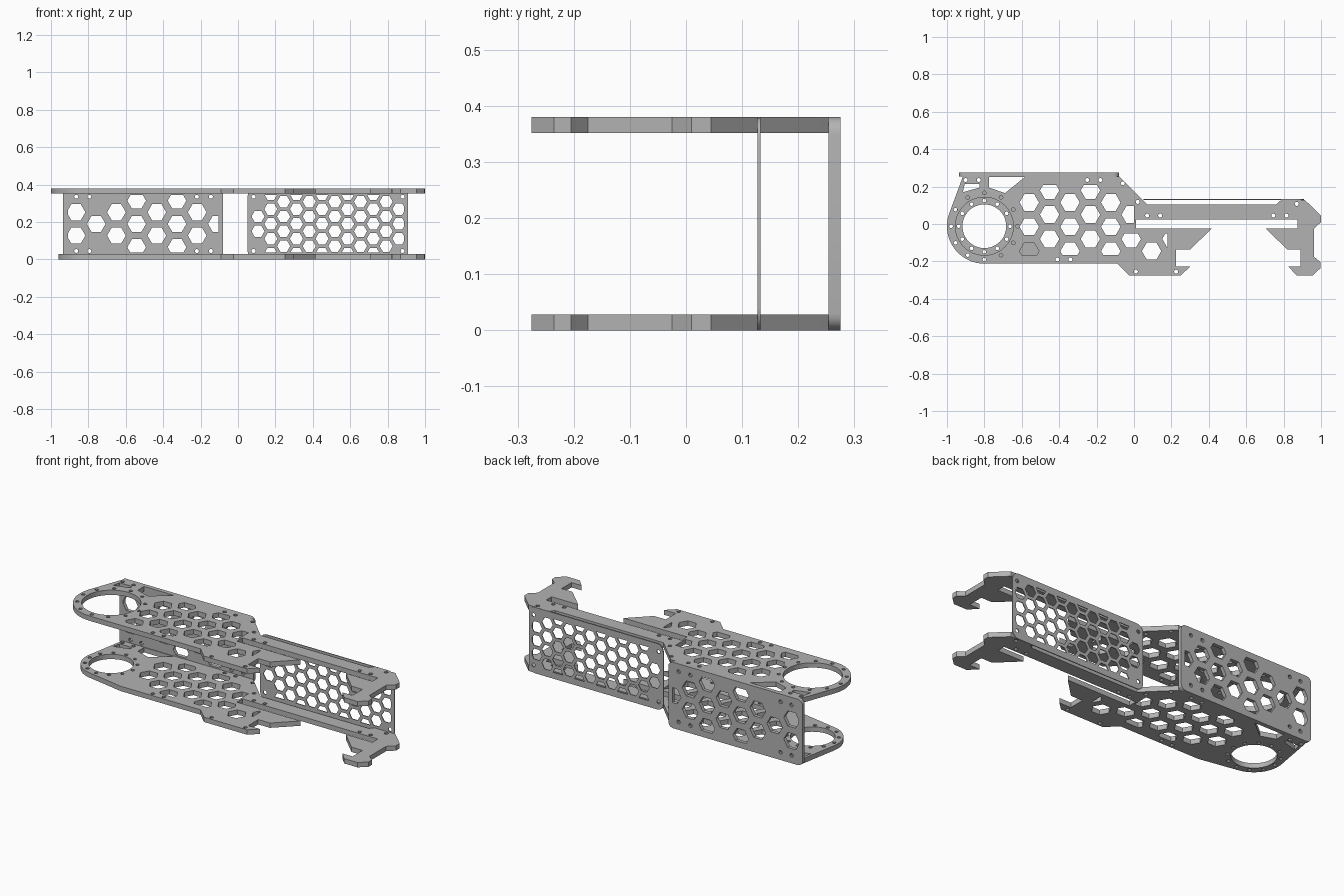
import bpy, bmesh, math
from mathutils import Vector

cube = bpy.data.objects.get("Cube")
if cube:
    bpy.data.objects.remove(cube, do_unlink=True)

GREY = (0.45, 0.45, 0.45, 1)
metal = bpy.data.materials.new("plain grey")
metal.use_nodes = True
metal.diffuse_color = GREY
metal.node_tree.nodes["Principled BSDF"].inputs["Base Color"].default_value = GREY


def circle(cx, cy, r, n=16, start=0.0, sweep=2 * math.pi, closed=True):
    steps = n if closed else n - 1
    return [(cx + r * math.cos(start + sweep * i / steps),
             cy + r * math.sin(start + sweep * i / steps)) for i in range(n)]


def rounded_rect(x0, x1, y0, y1, r):
    pts = []
    for q, (x, y) in enumerate([(x1 - r, y1 - r), (x0 + r, y1 - r),
                                (x0 + r, y0 + r), (x1 - r, y0 + r)]):
        pts += circle(x, y, r, 6, q * math.pi / 2, math.pi / 2, False)
    return pts


def rect(x0, x1, y0, y1):
    return [(x0, y0), (x1, y0), (x1, y1), (x0, y1)]


def clip(poly, region):
    """Cut a polygon by a convex counter-clockwise region."""
    for i, a in enumerate(region):
        a, b = Vector(a), Vector(region[(i + 1) % len(region)])
        edge, out = b - a, []
        side = lambda p: edge.x * (p[1] - a.y) - edge.y * (p[0] - a.x)
        for j, p in enumerate(poly):
            prev = poly[j - 1]
            s0, s1 = side(prev), side(p)
            if s0 * s1 < 0:
                out.append(tuple(Vector(prev).lerp(Vector(p), s0 / (s0 - s1))))
            if s1 >= 0:
                out.append(p)
        poly = out
    return poly


def area(p):
    return abs(sum(p[i - 1][0] * p[i][1] - p[i][0] * p[i - 1][1]
                   for i in range(len(p)))) / 2


def hex_hole(x, y, r, region):
    p = clip(circle(x, y, r, 6), region)
    return [p] if len(p) > 2 and area(p) > 0.25 * r * r else []


def sheet(name, outline, holes, thickness, location, upright=False):
    """Extrude an outline with holes into a flat sheet."""
    curve = bpy.data.curves.new(name, 'CURVE')
    curve.dimensions, curve.fill_mode = '2D', 'BOTH'
    curve.extrude = thickness / 2
    for loop in [outline] + holes:
        s = curve.splines.new('POLY')
        s.points.add(len(loop) - 1)
        for pt, (x, y) in zip(s.points, loop):
            pt.co = (x, y, 0, 1)
        s.use_cyclic_u = True
    ob = bpy.data.objects.new(name, curve)
    bpy.context.collection.objects.link(ob)
    ob.location = location
    if upright:
        ob.rotation_euler.x = math.pi / 2
    bpy.ops.object.select_all(action='DESELECT')
    ob.select_set(True)
    bpy.context.view_layer.objects.active = ob
    bpy.ops.object.convert(target='MESH')
    ob = bpy.context.object
    ob.name = name
    bm = bmesh.new()
    bm.from_mesh(ob.data)
    bmesh.ops.remove_doubles(bm, verts=bm.verts, dist=0.0002)
    bmesh.ops.recalc_face_normals(bm, faces=bm.faces)
    bm.to_mesh(ob.data)
    bm.free()
    ob.data.materials.clear()
    ob.data.materials.append(metal)
    bpy.ops.object.shade_smooth_by_angle(angle=math.radians(30))


RING = Vector((-0.8, -0.012))
NECK, BELLY = Vector((-0.915, 0.254)), Vector((-0.6, -0.212))


def tangent_angle(p, r, sign):
    d = p - RING
    return math.atan2(d.y, d.x) + sign * math.acos(r / d.length)


def side_plate(name, z, ring_r, bore_r, bolt_r, lower):
    # ring end, then body, clamp jaw, slotted arm and hook
    a0 = tangent_angle(NECK, ring_r, 1)
    a1 = tangent_angle(BELLY, ring_r, -1) + 2 * math.pi
    outline = circle(*RING, ring_r, 28, a0, a1 - a0, False)
    outline += [tuple(BELLY), (-0.09, -0.212), (-0.025, -0.275), (0.25, -0.275),
                (0.3, -0.228), (0.225, -0.228), (0.225, -0.137), (0.3, -0.137),
                (0.415, -0.025), (0.01, -0.025), (0.01, 0.025), (0.875, 0.025),
                (0.875, -0.025), (0.705, -0.025), (0.82, -0.137), (0.89, -0.137),
                (0.89, -0.228), (0.825, -0.228), (0.87, -0.275), (0.955, -0.275),
                (0.998, -0.235), (0.998, -0.205), (0.962, -0.175), (0.962, -0.025),
                (1.0, 0.01), (1.0, 0.045), (0.915, 0.127), (0.785, 0.127),
                (0.76, 0.105), (0.07, 0.105), (0.045, 0.13), (-0.08, 0.254),
                tuple(NECK)]
    holes = [circle(*RING, bore_r, 48)]
    # bolt circle
    for i in range(12):
        a = i * math.pi / 6
        holes.append(circle(RING.x + bolt_r * math.cos(a),
                            RING.y + bolt_r * math.sin(a), 0.01, 10))
    # openings between ring and back edge
    holes.append([(-0.775, 0.25), (-0.585, 0.25), (-0.69, 0.165), (-0.775, 0.195)])
    holes.append([(-0.905, 0.215), (-0.825, 0.215), (-0.825, 0.195), (-0.915, 0.17)])
    # honeycomb
    body = [(-0.62, -0.165), (0, -0.165), (0, 0.1), (-0.1, 0.208), (-0.62, 0.208)]
    jaw = rect(-0.1, 0.18, -0.215, -0.05)
    for col in range(8):
        for row in range(3):
            x = -0.56 + 0.109 * col
            y = (0.18 if col % 2 else 0.115) - 0.13 * row
            if lower and col == 0 and row == 2:
                continue
            in_jaw = col >= 5 and y < -0.05
            if in_jaw or col < 6:
                holes += hex_hole(x, y, 0.052, jaw if in_jaw else body)
    # bolt holes
    for x, y in [(-0.9, 0.235), (-0.83, 0.235), (-0.25, 0.235), (-0.18, 0.235),
                 (-0.06, 0.218), (-0.41, -0.19), (-0.34, -0.19), (0.07, 0.045),
                 (0.14, 0.045), (0.745, 0.045), (0.815, 0.045), (0.87, 0.108),
                 (0.01, -0.255), (0.225, -0.255), (0.02, 0.118)]:
        holes.append(circle(x, y, 0.011, 10))
    sheet(name, outline, holes, 0.028, (0, 0, z))


side_plate("upper_plate", 0.366, 0.2, 0.155, 0.178, False)
side_plate("lower_plate", 0.014, 0.16, 0.117, 0.137, True)


def panel(name, x0, x1, y, thickness, corner, pitch, r, cols, start, inset, bolts):
    # rounded upright panel with a honeycomb cut to its border
    region = rect(x0 + inset, x1 - inset, 0.036, 0.344)
    row_pitch = pitch * 2 / math.sqrt(3)
    holes = []
    for col in range(cols):
        for k in range(-2, 3):
            dz = row_pitch * (k + (0 if col % 2 else 0.5))
            x = start + pitch * col
            if all(abs(x - bx) > r + 0.008 or abs(0.19 + dz - bz) > r
                   for bx in bolts for bz in (0.045, 0.335)):
                holes += hex_hole(x, 0.19 + dz, r, region)
    for bx in bolts:
        for bz in (0.045, 0.335):
            holes.append(circle(bx, bz, 0.011, 10))
    sheet(name, rounded_rect(x0, x1, 0, 0.38, corner), holes, thickness, (0, y, 0), True)


panel("thick_back_panel", -0.935, -0.08, 0.2645, 0.021, 0.03, 0.108, 0.05, 8,
      -0.866, 0.025, (-0.865, -0.795, -0.22, -0.145))
panel("thin_back_panel", 0.052, 0.91, 0.13, 0.005, 0.04, 0.0685, 0.035, 12,
      0.107, 0.022, (0.083, 0.88))
